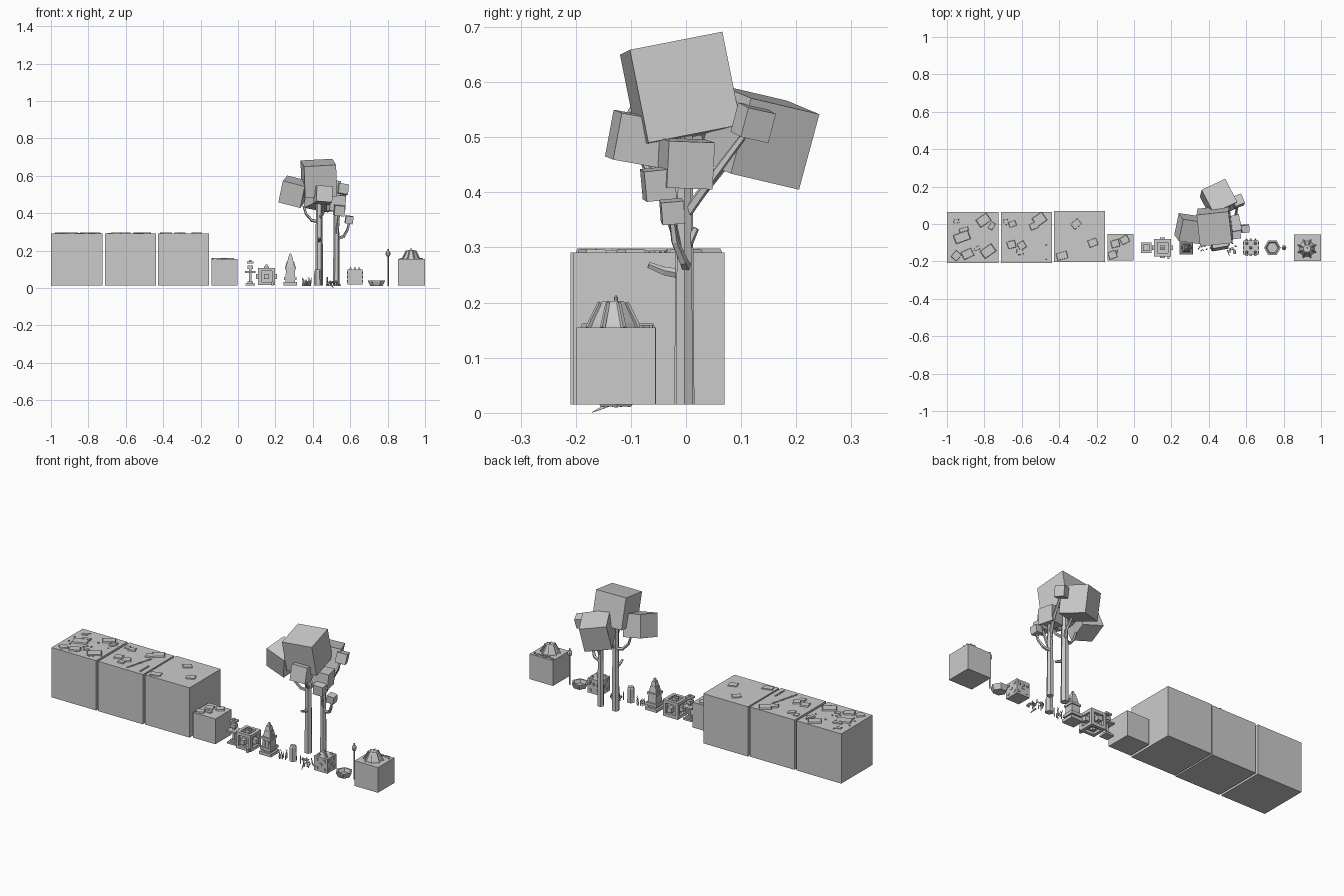
import bpy, math, random
from mathutils import Vector, Euler
random.seed(4)
Y = -0.127  # row line of the small props


def mesh(name, verts, faces):
    me = bpy.data.meshes.new(name)
    me.from_pydata(verts, [], faces)
    ob = bpy.data.objects.new(name, me)
    bpy.context.collection.objects.link(ob)
    return ob


def box(name, c, s, rot=(0, 0, 0), taper=1.0):
    e = Euler([math.radians(a) for a in rot]).to_matrix()
    v = []
    for z in (-.5, .5):
        t = taper if z > 0 else 1
        for x, y in ((-.5, -.5), (.5, -.5), (.5, .5), (-.5, .5)):
            v.append(Vector(c) + e @ Vector((x * s[0] * t, y * s[1] * t, z * s[2])))
    return mesh(name, v, [(3, 2, 1, 0), (4, 5, 6, 7), (0, 1, 5, 4), (1, 2, 6, 5), (2, 3, 7, 6), (3, 0, 4, 7)])


def lathe(name, x, y, profile, n, turn=0.0):
    # closed stack of n-sided rings, capped at both ends
    v, f = [], []
    for r, z in profile:
        for i in range(n):
            a = 2 * math.pi * i / n + turn
            v.append((x + r * math.cos(a), y + r * math.sin(a), z))
    for k in range(len(profile) - 1):
        for i in range(n):
            j = (i + 1) % n
            f.append((k * n + i, k * n + j, k * n + n + j, k * n + n + i))
    m = len(v) - n
    f += [tuple(range(n - 1, -1, -1)), tuple(range(m, m + n))]
    return mesh(name, v, f)


def stick(name, pts, r0, r1, n=5):
    # tapered branch through a few points
    v, f = [], []
    for k, p in enumerate(pts):
        p = Vector(p)
        d = Vector(pts[min(k + 1, len(pts) - 1)]) - Vector(pts[max(k - 1, 0)])
        u = d.cross(Vector((0.13, 1, 0.07))).normalized()
        w = d.normalized().cross(u)
        r = r0 + (r1 - r0) * k / (len(pts) - 1)
        for i in range(n):
            a = 2 * math.pi * i / n
            v.append(p + r * (math.cos(a) * u + math.sin(a) * w))
    for k in range(len(pts) - 1):
        for i in range(n):
            j = (i + 1) % n
            f.append((k * n + i, k * n + j, k * n + n + j, k * n + n + i))
    m = len(v) - n
    f += [tuple(range(n - 1, -1, -1)), tuple(range(m, m + n))]
    return mesh(name, v, f)


def stones(name, top, items):
    for x, y, w, d, a in items:
        h = 0.008 if w > .03 else 0.005
        box(name, (x, y, top + h / 2 - .001), (w, d, h), (0, 0, a), .9)


# three large ground blocks and one small block
for name, x, y in (("ground_block_a", -.862, -.072), ("ground_block_b", -.575, -.072), ("ground_block_c", -.292, -.067)):
    box(name, (x, y, .153), (.274, .274, .276))
box("small_ground_block", (-.072, -.124, .085), (.138, .14, .14))

# flat stones lying on the blocks
stones("paving_stone", .291, [(-.92, -.07, .085, .05, 20), (-.805, .02, .07, .05, 35), (-.78, -.145, .075, .05, 35),
       (-.89, -.16, .06, .045, 25), (-.95, -.17, .045, .04, 50), (-.95, .015, .03, .02, 10), (-.91, -.03, .05, .02, 15),
       (-.76, -.01, .04, .025, 60), (-.84, -.13, .03, .02, 20)])
stones("paving_stone", .291, [(-.505, .025, .065, .055, 35), (-.65, 0, .04, .03, 20), (-.685, .01, .025, .03, 10),
       (-.655, -.11, .045, .04, 15), (-.6, -.115, .04, .04, 30), (-.61, -.15, .035, .03, 5),
       (-.535, -.01, .045, .035, 25), (-.47, -.15, .008, .08, 0)])
stones("paving_stone", .289, [(-.385, -.17, .06, .04, 15), (-.22, -.1, .05, .04, 20), (-.31, .0, .05, .04, 40)])
stones("paving_stone", .155, [(-.1, -.105, .045, .04, 15), (-.05, -.085, .045, .04, 30), (-.115, -.165, .045, .04, 20), (-.075, -.145, .03, .02, 0)])
for i in range(44):
    if i < 30:
        px, py = -.862 + random.uniform(-.125, .125), -.072 + random.uniform(-.125, .125)
    else:
        px, py = -.51 - (i - 30) * .003, -.04 - (i - 30) * .011
    box("pebble", (px, py, .292), (.008, .008, .005), (0, 0, i * 17))

# small pedestal with stacked plates
for s, z, h in ((.05, .02, .01), (.03, .03, .012), (.013, .07, .1), (.055, .086, .009), (.028, .112, .018), (.036, .137, .01), (.015, .145, .01)):
    box("pedestal_tier", (.065, Y, z), (s, s, h))

# open framed crate with an inner core and studs
cx, cz, hw = .153, .062, .045
for a in (-1, 1):
    for b in (-1, 1):
        d, t = hw - .008, .017
        box("crate_beam", (cx, Y + a * d, cz + b * d), (2 * hw, t, t))
        box("crate_beam", (cx + a * d, Y, cz + b * d), (t, 2 * hw - .001, t))
        box("crate_beam", (cx + a * d, Y + b * d, cz), (t, t, 2 * hw - .002))
box("crate_core", (cx, Y, cz), (.064, .064, .064))
for k in range(3):
    for s in (-1, 1):
        c = [cx, Y, cz]
        c[k] += s * (.043 if k < 2 else .04)
        size = [.026] * 3
        if k == 2 and s < 0:
            size = [.02, .02, .012]
        box("crate_stud", c, size)
box("crate_finial", (cx, Y, .117), (.01, .01, .016))
box("crate_foot", (.185, Y - .05, .025), (.012, .02, .02))

# stepped stone shrine
for w, z0, z1, t in ((.072, .015, .032, 1), (.05, .032, .042, 1), (.066, .042, .058, 1), (.052, .058, .1, .9), (.058, .1, .112, 1),
                     (.044, .112, .145, .75), (.03, .145, .17, .7), (.016, .17, .186, .5)):
    box("shrine_tier", (.28, Y, (z0 + z1) / 2), (w, w, z1 - z0), taper=t)
for s in (-1, 1):
    box("shrine_horn", (.28 + s * .02, Y, .127), (.01, .014, .03), (0, -s * 8, 0), .5)
    box("shrine_panel", (.28 + s * .011, Y - .025, .08), (.014, .008, .03))

# grass tuft, log and sprout cluster
for i in range(8):
    x, y = .345 + .006 * i, Y + random.uniform(-.02, .02)
    h = random.uniform(.025, .045)
    stick("grass_blade", [(x, y, .012), (x + .003, y, .012 + h * .6), (x + random.uniform(-.008, .01), y + .004, .014 + h)], .004, .001, 4)
lathe("log", .427, Y, [(.021, .015), (.019, .09), (.014, .1)], 6)
for i in range(9):
    x, y = .475 + .009 * i, Y + random.uniform(-.025, .025)
    h = random.uniform(.015, .045)
    stick("sprout_stem", [(x, y, .012), (x + random.uniform(-.01, .01), y, .015 + h)], .004, .003, 4)
    if i % 2:
        box("sprout_leaf", (x, y, .018 + h * .5), (.024, .012, .006), (15, 20, i * 40))
stick("root", [(.5, -.14, .015), (.51, -.17, .001)], .005, .001, 4)

# studded cube with spikes
box("studded_cube", (.625, Y, .059), (.08, .08, .08))
for a, b in ((-1, -1), (1, 1), (-1, 1), (1, -1), (0, 0)):
    u, v = a * .023, b * .023
    for s in (-1, 1):
        box("cube_stud", (.625 + u, Y + s * .04, .06 + v), (.013, .006, .013))
        box("cube_stud", (.625 + s * .04, Y + u, .06 + v), (.006, .013, .013))
    box("cube_spike", (.625 + u, Y + v, .105), (.014, .014, .014), (0, 0, 0), .3)
for s in (-1, 0, 1):
    box("cube_back_spike", (.625 + s * .025, Y + .047, .075), (.008, .016, .008), (-90, 0, 0), .2)

# six-sided bowl
lathe("bowl", .74, Y, [(.033, .012), (.045, .036), (.045, .04), (.036, .04), (.029, .022)], 6)

# lamp post
lathe("lamp_pole", .802, Y, [(.004, .01), (.004, .21)], 5)
lathe("lamp_head", .802, Y, [(.005, .168), (.012, .176), (.013, .19), (.006, .2)], 6)

# block carrying a ribbed dome
box("dome_block", (.927, Y, .085), (.143, .143, .14))
lathe("dome", .925, Y - .005, [(.045, .154), (.043, .162), (.025, .198), (.02, .203)], 8, math.pi / 8)
for i in range(8):
    a = i * math.pi / 4 + math.pi / 8
    c, s = math.cos(a), math.sin(a)
    stick("dome_rib", [(.925 + c * .05, Y - .005 + s * .05, .154), (.925 + c * .026, Y - .005 + s * .026, .2)], .005, .004, 4)
lathe("dome_tip", .925, Y, [(.004, .2), (.002, .213)], 5)
for i in range(6):
    box("dome_pebble", (.87 + .022 * i, Y + .058 - .006 * (i % 2), .156), (.015, .012, .007), (0, 0, i * 25))

# twin tree trunks
lathe("tall_trunk", .434, -.003, [(.021, .015), (.019, .25), (.017, .52)], 6)
lathe("short_trunk", .526, -.003, [(.018, .015), (.016, .25), (.013, .46)], 6)

# branches
for pts in ([(.434, 0, .355), (.395, -.01, .362), (.365, -.02, .395), (.35, -.02, .44)],
            [(.434, 0, .36), (.45, .03, .4), (.45, .08, .46)],
            [(.434, 0, .37), (.455, -.04, .4), (.455, -.08, .46)],
            [(.53, 0, .265), (.565, -.005, .275), (.585, -.02, .31), (.595, -.025, .35)],
            [(.526, 0, .265), (.535, -.025, .34), (.54, -.045, .4)],
            [(.526, 0, .36), (.545, .05, .43), (.555, .11, .51)],
            [(.434, 0, .25), (.435, -.04, .257), (.437, -.068, .268)],
            [(.526, 0, .3), (.53, .018, .335)]):
    stick("branch", pts, .010, .006)

# leaf masses
for c, s, r in (((.432, -.01, .586), .172, (11, -3, 6)), ((.452, .132, .5), .142, (-12, 10, 25)),
                ((.298, -.025, .515), .122, (14, 14, -8)), ((.455, -.09, .497), .086, (-10, 4, 10)),
                ((.525, 0, .452), .085, (-2, 4, 12)), ((.555, .122, .526), .055, (-12, 10, 20)),
                ((.54, -.05, .415), .055, (6, 5, 8)), ((.594, -.025, .365), .041, (5, 8, 5))):
    box("leaf_block", c, (s, s, s), r)
